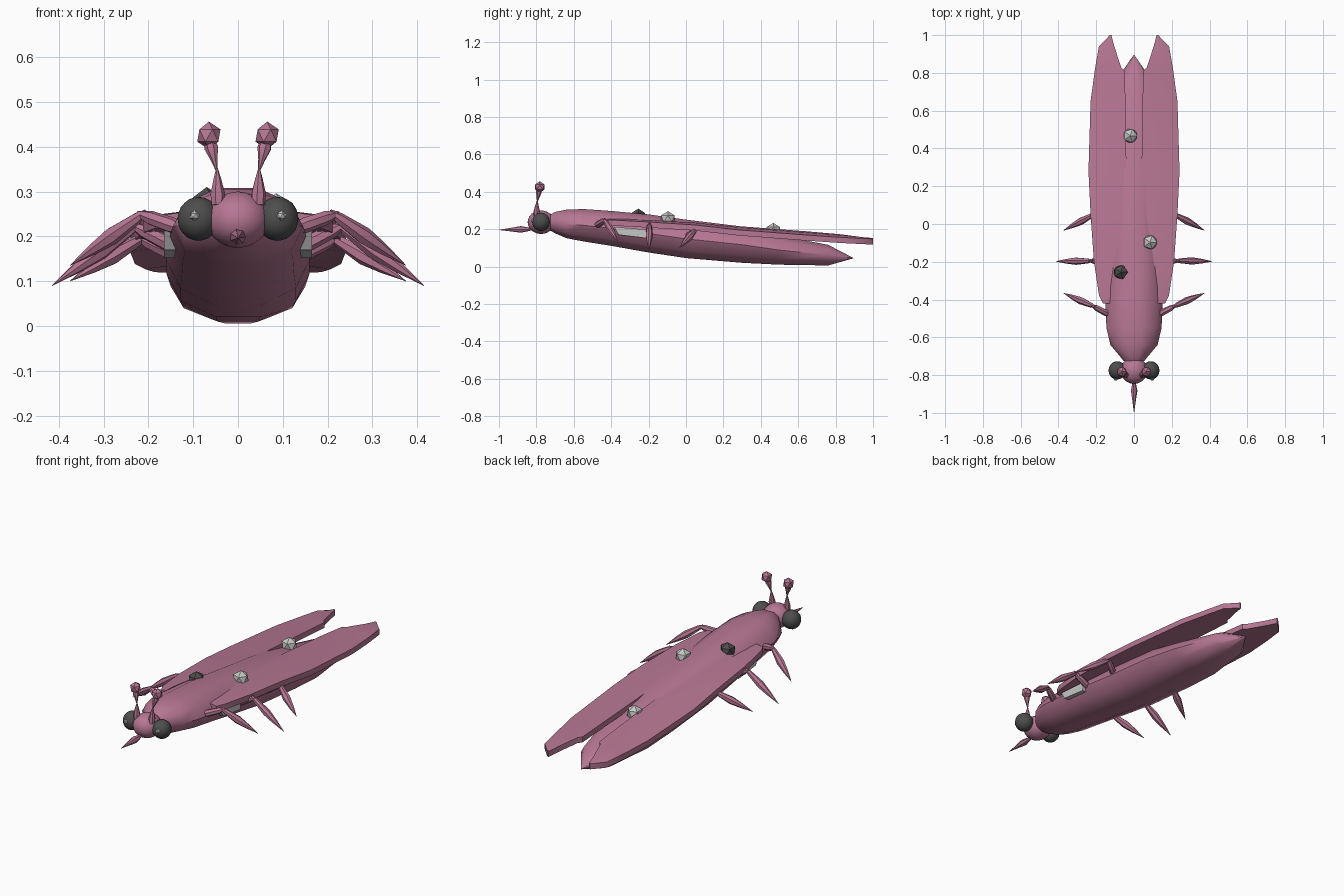
import bpy, bmesh, math
from mathutils import Vector

if "Cube" in bpy.data.objects:
    bpy.data.objects.remove(bpy.data.objects["Cube"])


def material(name, rgb):
    m = bpy.data.materials.new(name)
    m.diffuse_color = (*rgb, 1)
    m.use_nodes = True
    m.node_tree.nodes["Principled BSDF"].inputs["Base Color"].default_value = m.diffuse_color
    return m


PINK = material("dusty pink", (0.47, 0.185, 0.29))
DARK = material("charcoal", (0.075, 0.075, 0.075))
LIGHT = material("pale grey", (0.56, 0.57, 0.56))


def finish(name, bm, mat, smooth=35):
    bmesh.ops.recalc_face_normals(bm, faces=bm.faces)
    me = bpy.data.meshes.new(name)
    bm.to_mesh(me)
    bm.free()
    me.materials.append(mat)
    ob = bpy.data.objects.new(name, me)
    bpy.context.collection.objects.link(ob)
    if smooth:
        bpy.ops.object.select_all(action='DESELECT')
        ob.select_set(True)
        bpy.context.view_layer.objects.active = ob
        bpy.ops.object.shade_smooth_by_angle(angle=math.radians(smooth))
    return ob


def loft(name, rings, mat, smooth=35):
    """Skin a list of equal rings of points and cap both ends."""
    bm = bmesh.new()
    vs = [[bm.verts.new(p) for p in r] for r in rings]
    n = len(vs[0])
    for a, b in zip(vs, vs[1:]):
        for i in range(n):
            j = (i + 1) % n
            bm.faces.new((a[i], a[j], b[j], b[i]))
    bm.faces.new(vs[0])
    bm.faces.new(vs[-1])
    bmesh.ops.remove_doubles(bm, verts=bm.verts, dist=0.0002)
    return finish(name, bm, mat, smooth)


def spindle(name, p0, p1, profile, mat=PINK, sides=7):
    """Turned limb from p0 to p1; profile holds (fraction, radius)."""
    p0, p1 = Vector(p0), Vector(p1)
    d = p1 - p0
    q = d.to_track_quat('Z', 'Y')
    rings = []
    for t, r in profile:
        rings.append([p0 + d * t + q @ Vector((r * math.cos(k * math.tau / sides),
                      r * math.sin(k * math.tau / sides), 0)) for k in range(sides)])
    return loft(name, rings, mat, 45)


def ball(name, loc, scale, mat, sub=1, smooth=0):
    bm = bmesh.new()
    bmesh.ops.create_icosphere(bm, subdivisions=sub, radius=1)
    for v in bm.verts:
        v.co = Vector(loc) + v.co * Vector(scale)
    return finish(name, bm, mat, smooth)


# Body: ten-sided tapering tube (y, half width, centre z, half height)
stations = [(-0.725, 0.055, 0.235, 0.045), (-0.70, 0.075, 0.235, 0.06),
            (-0.64, 0.125, 0.228, 0.08), (-0.55, 0.146, 0.221, 0.091),
            (-0.40, 0.152, 0.204, 0.098), (-0.2, 0.155, 0.177, 0.107),
            (0.0, 0.16, 0.148, 0.108), (0.3, 0.16, 0.117, 0.102),
            (0.5, 0.15, 0.088, 0.082), (0.76, 0.095, 0.061, 0.058),
            (0.895, 0.0015, 0.045, 0.001)]
loft("body", [[(w * math.cos(k * math.tau / 10), y, z + h * math.sin(k * math.tau / 10))
               for k in range(10)] for y, w, z, h in stations], PINK, 50)

# Head and nose spike
ball("head", (0, -0.775, 0.237), (0.07, 0.072, 0.063), PINK, 3, 40)
spindle("nose_spike", (0, -0.82, 0.2), (0, -1.0, 0.196),
        [(0, 0.006), (0.35, 0.018), (0.6, 0.011), (1, 0.0005)])

# Wing stations: y, inner x, outer x, inner top z, outer top z
wing = [(-0.42, 0.04, 0.165, 0.255, 0.248), (-0.38, 0.04, 0.185, 0.256, 0.248),
        (-0.2, 0.04, 0.212, 0.252, 0.238), (0.05, 0.04, 0.23, 0.238, 0.222),
        (0.28, 0.04, 0.241, 0.216, 0.196), (0.65, 0.045, 0.23, 0.188, 0.168),
        (0.81, 0.05, 0.208, 0.174, 0.157), (0.83, 0.068, 0.205, 0.172, 0.156),
        (0.94, 0.104, 0.186, 0.157, 0.15), (1.0, 0.12, 0.128, 0.149, 0.148)]

# Legs: hip, knee, foot
legs = {"front": ((0.12, -0.485, 0.215), (0.215, -0.435, 0.248), (0.375, -0.365, 0.135)),
        "middle": ((0.13, -0.2, 0.17), (0.23, -0.195, 0.222), (0.415, -0.198, 0.09)),
        "rear": ((0.13, 0.0, 0.155), (0.215, 0.05, 0.195), (0.375, -0.035, 0.1))}

for side, s in (("left", -1), ("right", 1)):
    rings = []
    for y, a, b, zi, zo in wing:
        m, t = a + (b - a) * 0.55, 0.03
        zm = (zi + zo) / 2 + 0.004
        rings.append([(s * a, y, zi), (s * m, y, zm), (s * b, y, zo),
                      (s * b, y, zo - t), (s * m, y, zm - t - 0.004), (s * a, y, zi - t)])
    loft(side + "_wing", rings, PINK, 35)

    for part, (hip, knee, foot) in legs.items():
        h, k, f = (Vector((s * p[0], p[1], p[2])) for p in (hip, knee, foot))
        spindle(f"{side}_{part}_thigh", h, k,
                [(0, 0.01), (0.3, 0.018), (0.8, 0.016), (1.1, 0.006)])
        spindle(f"{side}_{part}_shin", k - (f - k) * 0.06, f,
                [(0, 0.006), (0.12, 0.013), (0.45, 0.02), (0.7, 0.013), (1, 0.0005)])

    # Eyes with small bright pupils
    ball(side + "_eye", (s * 0.088, -0.775, 0.239), (0.047, 0.048, 0.049), DARK, 3, 40)
    ball(side + "_pupil", (s * 0.097, -0.819, 0.246), (0.012, 0.012, 0.012), LIGHT)

    # Antennae: swollen base, thin neck, faceted knob
    spindle(side + "_antenna_base", (s * 0.045, -0.8, 0.27), (s * 0.047, -0.795, 0.352),
            [(0, 0.015), (0.3, 0.017), (0.7, 0.009), (1, 0.002)])
    spindle(side + "_antenna_neck", (s * 0.047, -0.795, 0.345), (s * 0.062, -0.785, 0.41),
            [(0, 0.002), (0.4, 0.008), (0.8, 0.016), (1, 0.013)])
    ball(side + "_antenna_knob", (s * 0.065, -0.782, 0.425), (0.029, 0.029, 0.031), PINK)

    # Pale flank patch
    outline = [(-0.385, 0.212), (-0.21, 0.198), (-0.215, 0.152), (-0.36, 0.17)]
    loft(side + "_flank_patch",
         [[(s * x, y, z) for y, z in outline] for x in (0.13, 0.165)], LIGHT, 0)

# Faceted spots on the back
ball("dark_spot", (-0.07, -0.255, 0.268), (0.042, 0.042, 0.042), DARK)
ball("pale_spot_middle", (0.085, -0.097, 0.256), (0.042, 0.042, 0.04), LIGHT)
ball("pale_spot_rear", (-0.02, 0.467, 0.193), (0.042, 0.042, 0.04), LIGHT)
